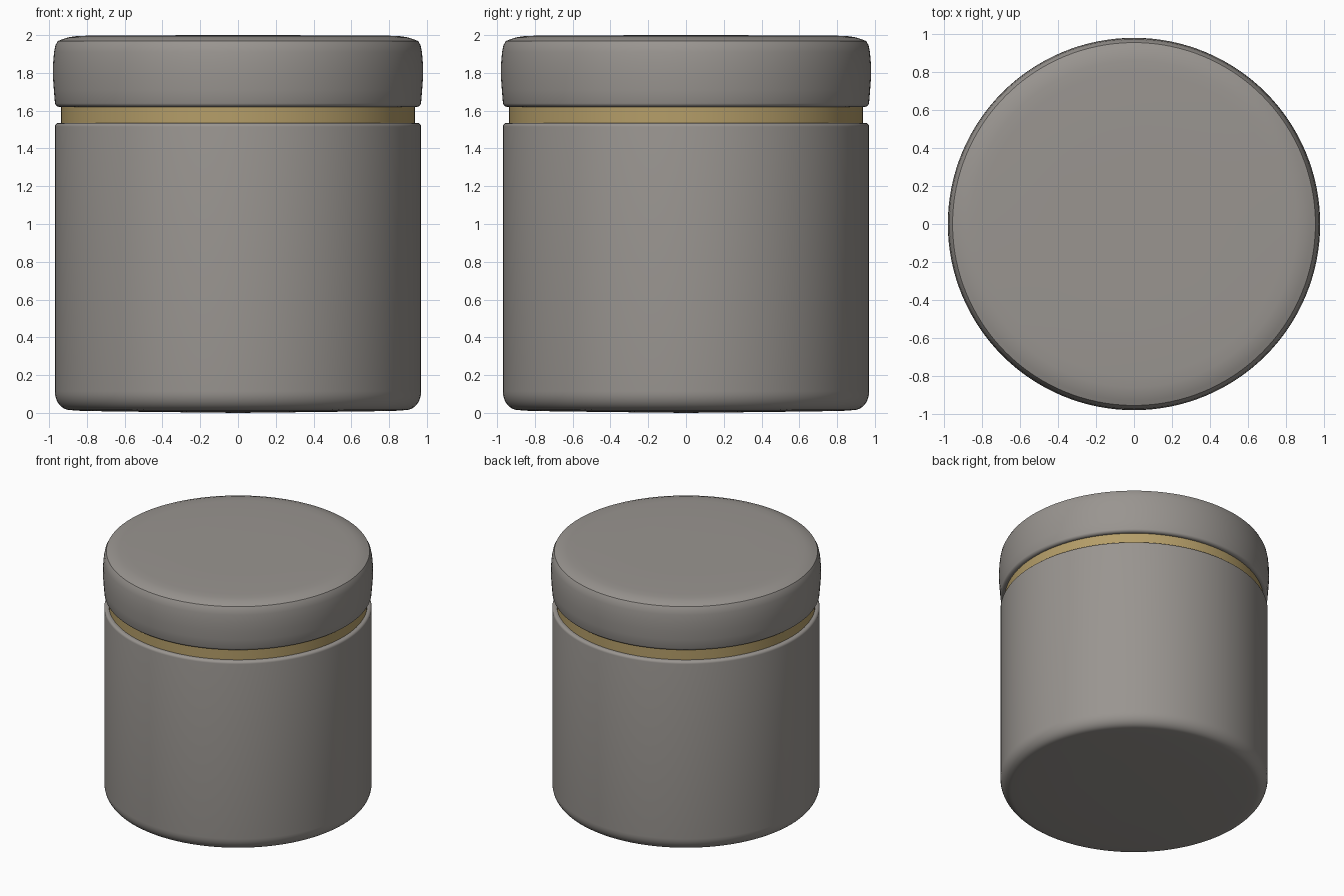
import bpy
import math

cube = bpy.data.objects.get("Cube")
if cube:
    bpy.data.objects.remove(cube, do_unlink=True)


def make_material(name, color):
    mat = bpy.data.materials.new(name)
    mat.use_nodes = True
    mat.diffuse_color = color
    mat.node_tree.nodes["Principled BSDF"].inputs["Base Color"].default_value = color
    return mat


def arc(cx, cz, rx, rz, start, end, steps=8):
    """Points of an elliptical fillet, angles in degrees."""
    angles = [math.radians(start + (end - start) * i / steps) for i in range(steps + 1)]
    return [(cx + rx * math.cos(a), cz + rz * math.sin(a)) for a in angles]


def lathe(name, profile, mat, segments=128):
    """Revolve a bottom-to-top profile that starts and ends on the axis."""
    rings = profile[1:-1]
    verts = [(0, 0, profile[0][1])]
    for r, z in rings:
        for s in range(segments):
            a = math.tau * s / segments
            verts.append((r * math.cos(a), r * math.sin(a), z))
    verts.append((0, 0, profile[-1][1]))
    top, last = len(verts) - 1, len(verts) - 1 - segments
    faces = []
    for s in range(segments):
        n = (s + 1) % segments
        faces.append((0, 1 + n, 1 + s))
        for k in range(len(rings) - 1):
            low, high = 1 + k * segments, 1 + (k + 1) * segments
            faces.append((low + s, low + n, high + n, high + s))
        faces.append((last + s, last + n, top))
    mesh = bpy.data.meshes.new(name)
    mesh.from_pydata(verts, [], faces)
    mesh.materials.append(mat)
    obj = bpy.data.objects.new(name, mesh)
    bpy.context.collection.objects.link(obj)
    bpy.ops.object.select_all(action="DESELECT")
    obj.select_set(True)
    bpy.context.view_layer.objects.active = obj
    bpy.ops.object.shade_smooth_by_angle(angle=math.radians(35))
    return obj


grey = make_material("warm grey", (0.32, 0.30, 0.28, 1))
gold = make_material("brushed gold", (0.46, 0.34, 0.14, 1))

# Jar body: soft base, straight wall, small rounded shoulder
body = [(0, 0), (0.45, 0.005), (0.82, 0.01)]
body += arc(0.89, 0.115, 0.08, 0.10, -90, 0)
body += arc(0.95, 1.515, 0.02, 0.02, 0, 90, 5)
body += [(0, 1.535)]
lathe("jar_body", body, grey)

# Metal collar between body and lid
lathe("collar", [(0, 1.5), (0.938, 1.5), (0.938, 1.66), (0, 1.66)], gold)

# Lid: gently bulging wall, creased rim and softly crowned top
lid = [(0, 1.62), (0.92, 1.62)]
lid += arc(0.945, 1.645, 0.025, 0.025, -90, -15, 5)
lid += [(0.975, 1.71), (0.98, 1.78), (0.979, 1.85), (0.974, 1.91), (0.967, 1.945), (0.955, 1.968)]
lid += [(0.93, 1.978), (0.90, 1.988), (0.86, 1.994), (0.80, 1.997), (0.45, 1.999), (0, 2.0)]
lathe("lid", lid, grey)
